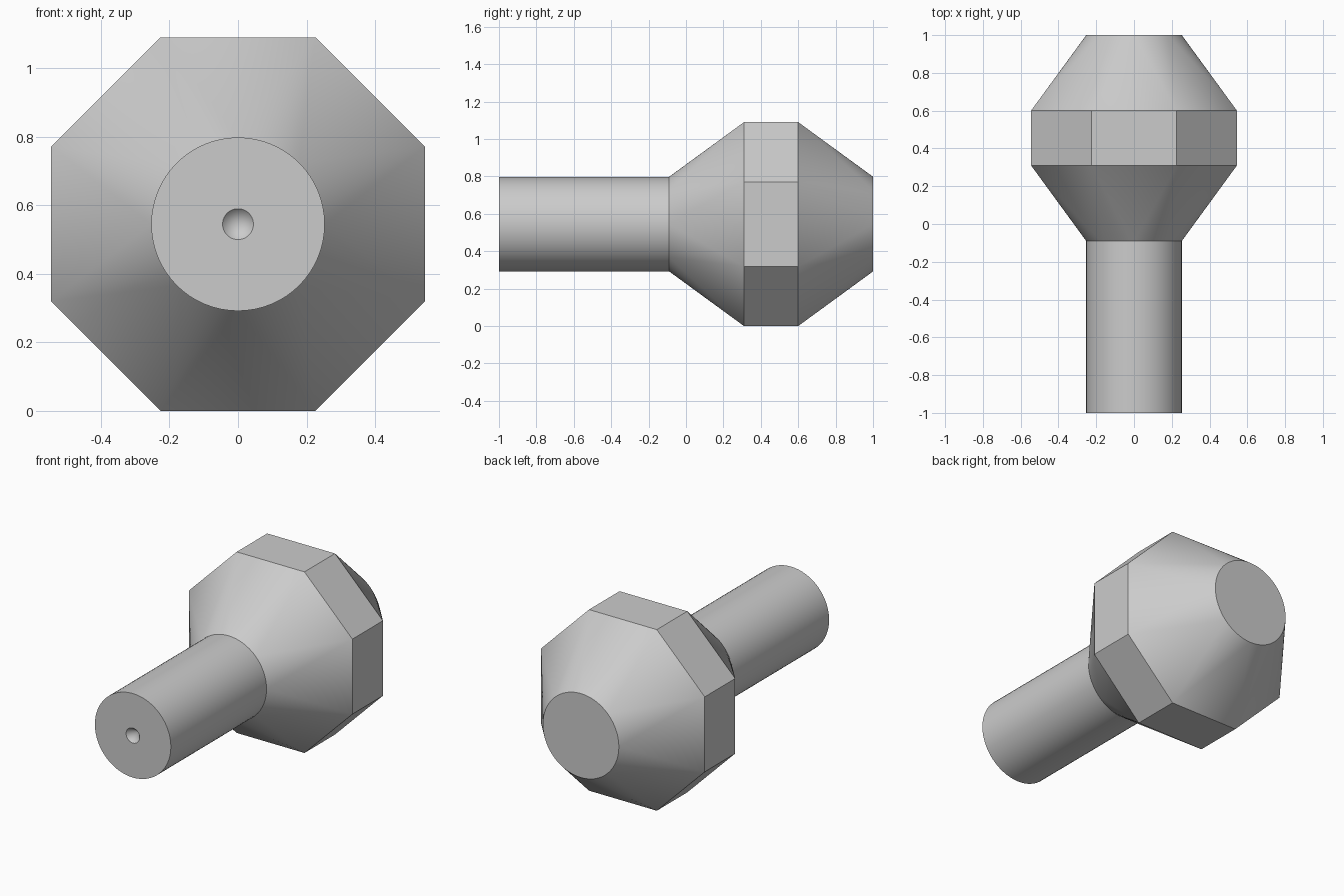
import bpy
import bmesh
from math import cos, sin, radians, tau

cube = bpy.data.objects.get("Cube")
if cube:
    bpy.data.objects.remove(cube, do_unlink=True)

SIDES = 8            # sides of the faceted head
ARC = 8              # circle segments per head side
SEGMENTS = SIDES * ARC
APOTHEM = 0.545      # also the height of the axis
SHAFT_RADIUS = 0.253
HOLE_RADIUS = 0.045

grey = bpy.data.materials.new("plain grey")
grey.use_nodes = True
colour = (0.6, 0.6, 0.6, 1.0)
grey.diffuse_color = colour
grey.node_tree.nodes["Principled BSDF"].inputs["Base Color"].default_value = colour

bm = bmesh.new()


def ring(y, radius, count, turn=0.0):
    """Ring of vertices around the lengthwise axis."""
    angles = [tau * i / count + turn for i in range(count)]
    return [bm.verts.new((radius * cos(a), y, APOTHEM + radius * sin(a))) for a in angles]


def bridge(a, b):
    """Quads between two rings of equal count."""
    n = len(a)
    for i in range(n):
        j = (i + 1) % n
        bm.faces.new((a[i], a[j], b[j], b[i]))


def loft(circle, octagon):
    """Flat triangle from each octagon side, cone fan from each corner."""
    for k, corner in enumerate(octagon):
        for i in range(k * ARC, (k + 1) * ARC):
            bm.faces.new((corner, circle[i], circle[(i + 1) % SEGMENTS]))
        following = octagon[(k + 1) % SIDES]
        bm.faces.new((corner, circle[(k + 1) * ARC % SEGMENTS], following))


# Round shaft with a conical centre hole in its end
hole_tip = bm.verts.new((0, -0.95, APOTHEM))
hole_rim = ring(-1.0, HOLE_RADIUS, SEGMENTS)
shaft_end = ring(-1.0, SHAFT_RADIUS, SEGMENTS)
shaft_root = ring(-0.09, SHAFT_RADIUS, SEGMENTS)
for i in range(SEGMENTS):
    bm.faces.new((hole_tip, hole_rim[i], hole_rim[(i + 1) % SEGMENTS]))
bridge(hole_rim, shaft_end)
bridge(shaft_end, shaft_root)

# Octagonal head, tapering to a circle on both ends
half = tau / SIDES / 2
band_front = ring(0.31, APOTHEM / cos(half), SIDES, half)
band_back = ring(0.6, APOTHEM / cos(half), SIDES, half)
head_end = ring(1.0, SHAFT_RADIUS, SEGMENTS)
loft(shaft_root, band_front)
bridge(band_front, band_back)
loft(head_end, band_back)
bm.faces.new(head_end)

bmesh.ops.recalc_face_normals(bm, faces=bm.faces[:])
mesh = bpy.data.meshes.new("shaft_with_octagonal_head")
bm.to_mesh(mesh)
bm.free()
mesh.materials.append(grey)
body = bpy.data.objects.new("shaft_with_octagonal_head", mesh)
bpy.context.collection.objects.link(body)

# Smooth round surfaces, crisp edges
bpy.ops.object.select_all(action="DESELECT")
body.select_set(True)
bpy.context.view_layer.objects.active = body
bpy.ops.object.shade_smooth_by_angle(angle=radians(25))
